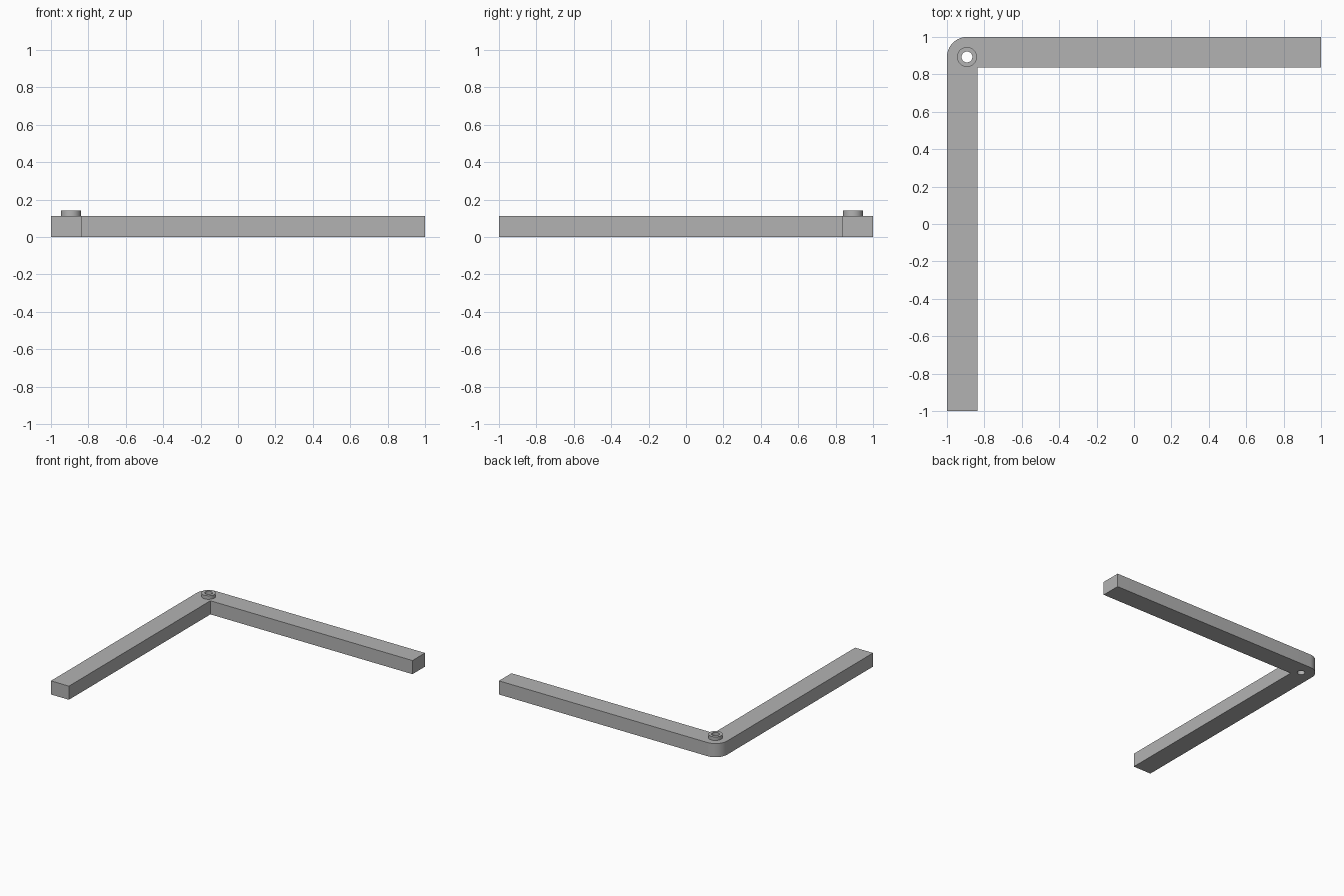
import bpy, bmesh
from math import pi, cos, sin

if "Cube" in bpy.data.objects:
    bpy.data.objects.remove(bpy.data.objects["Cube"])

WIDTH, HEIGHT = 0.163, 0.112       # arm cross-section
CORNER = 0.107                     # outer corner radius, shared by the pin hole centre
BOSS_R, HOLE_R, BOSS_TOP = 0.053, 0.029, 0.141
CX, CY = -1 + CORNER, 1 - CORNER

grey = bpy.data.materials.new("grey")
grey.use_nodes = True
colour = (0.45, 0.45, 0.45, 1)
grey.diffuse_color = colour
grey.node_tree.nodes["Principled BSDF"].inputs["Base Color"].default_value = colour


def arc(radius, start, end, steps):
    return [(CX + radius * cos(start + (end - start) * i / steps),
             CY + radius * sin(start + (end - start) * i / steps))
            for i in range(steps + 1)]


def prism(name, outline, z0, z1):
    """Extrude a flat outline between two heights."""
    bm = bmesh.new()
    face = bm.faces.new([bm.verts.new((x, y, z0)) for x, y in outline])
    top = bmesh.ops.extrude_face_region(bm, geom=[face])["geom"]
    bmesh.ops.translate(bm, vec=(0, 0, z1 - z0),
                        verts=[g for g in top if isinstance(g, bmesh.types.BMVert)])
    bmesh.ops.recalc_face_normals(bm, faces=bm.faces)
    mesh = bpy.data.meshes.new(name)
    bm.to_mesh(mesh)
    bm.free()
    mesh.materials.append(grey)
    obj = bpy.data.objects.new(name, mesh)
    bpy.context.collection.objects.link(obj)
    return obj


def circle(radius):
    return arc(radius, 0, 2 * pi, 48)[:-1]


# L-shaped bracket with one rounded outer corner
inner = 1 - WIDTH
outline = [(-1, -1), (-inner, -1), (-inner, inner), (1, inner), (1, 1)]
outline += arc(CORNER, pi / 2, pi, 16)
bracket = prism("corner_bracket", outline, 0, HEIGHT)

# Raised collar around the hole
collar = prism("hole_collar", circle(BOSS_R), HEIGHT, BOSS_TOP)

# Through hole
cutter = prism("hole_cutter", circle(HOLE_R), -0.1, 0.3)
cutter.hide_render = True
for obj in (bracket, collar):
    mod = obj.modifiers.new("hole", "BOOLEAN")
    mod.operation = "DIFFERENCE"
    mod.solver = "EXACT"
    mod.object = cutter
    bpy.ops.object.select_all(action="DESELECT")
    obj.select_set(True)
    bpy.context.view_layer.objects.active = obj
    bpy.ops.object.modifier_apply(modifier=mod.name)
    bpy.ops.object.shade_smooth_by_angle(angle=pi / 6)
bpy.data.objects.remove(cutter)
